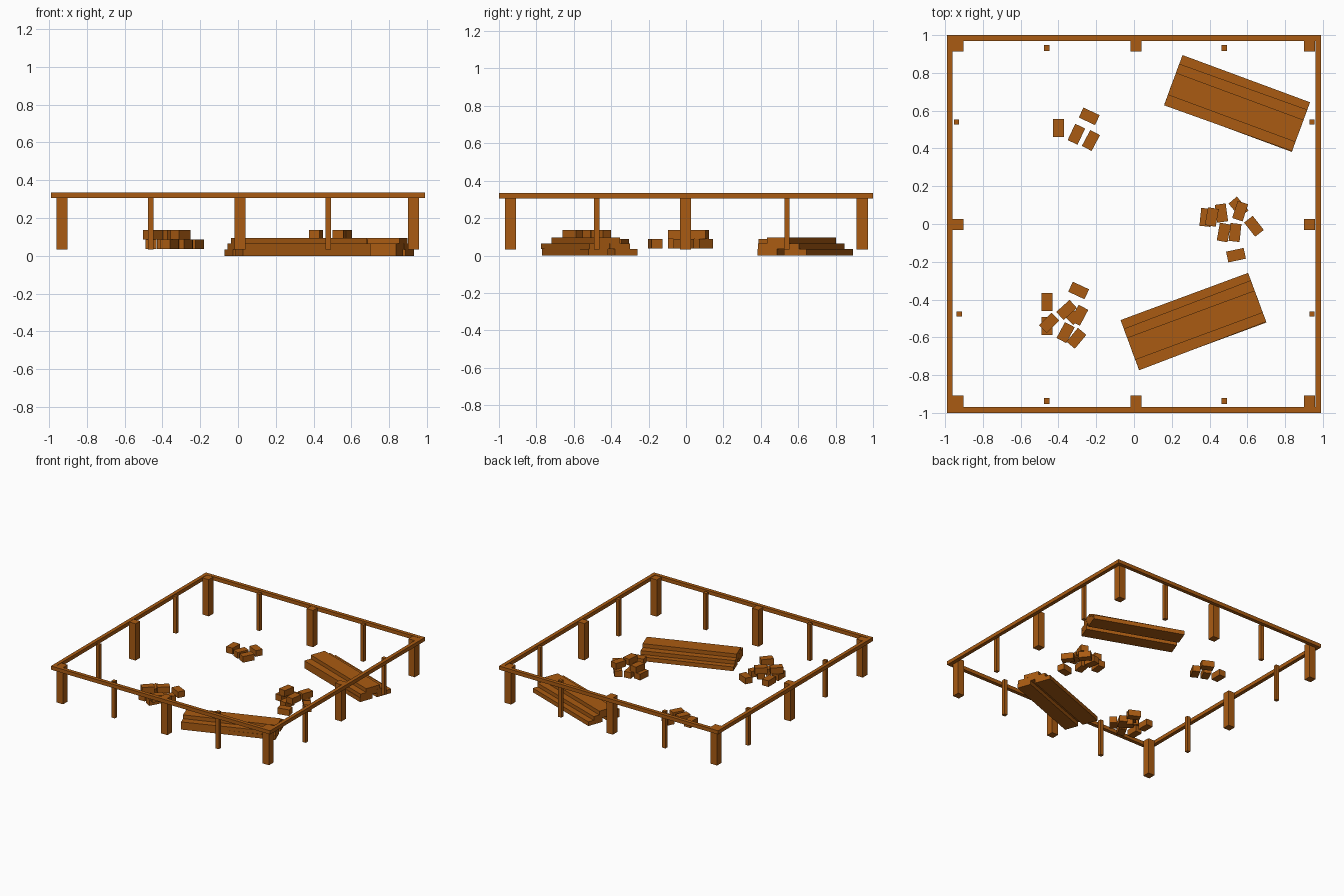
import bpy
from math import radians, cos, sin

wood = bpy.data.materials.new("wood")
wood.diffuse_color = (0.40, 0.105, 0.006, 1)


def box(name, x, y, z0, z1, sx, sy, angle=0):
    """Box from z0 to z1, centred on x, y and turned about z (degrees)."""
    bpy.ops.mesh.primitive_cube_add(size=1, location=(x, y, (z0 + z1) / 2))
    ob = bpy.context.object
    ob.name = name
    ob.scale = (sx, sy, z1 - z0)
    ob.rotation_euler.z = radians(angle)
    ob.data.materials.append(wood)
    return ob


# Top rails
for s in (-1, 1):
    box("long_rail", 0.975 * s, 0, 0.305, 0.335, 0.03, 2.0)
    box("cross_rail", 0, 0.985 * s, 0.305, 0.335, 1.92, 0.03)

# Thick posts at the corners and mid sides
for x in (-0.932, 0.01, 0.929):
    for y in (-0.938, -0.003, 0.942):
        if (x, y) != (0.01, -0.003):
            box("thick_post", x, y, 0.033, 0.333, 0.058, 0.06)

# Thin posts between them
for x in (-0.462, 0.478):
    for y in (-0.937, 0.932):
        box("thin_post", x, y, 0.033, 0.333, 0.03, 0.03)
for x, y in ((-0.94, 0.54), (0.942, 0.54), (-0.925, -0.477), (0.942, -0.477)):
    box("thin_post", x, y, 0.033, 0.333, 0.028, 0.028)

# Plank stacks: (offset across, width, bottom, top, extra turn)
PLANKS = [(0.076, 0.128, 0, 0.034, 0), (-0.084, 0.112, 0, 0.034, 0),
          (0.036, 0.117, 0.034, 0.064, 0.6), (-0.081, 0.117, 0.034, 0.064, 0.6),
          (-0.022, 0.125, 0.064, 0.095, 0)]
for cx, cy, turn in ((0.315, -0.515, 20.3), (0.546, 0.638, -20.3)):
    a = radians(turn)
    for v, w, z0, z1, extra in PLANKS:
        box("plank", cx - v * sin(a), cy + v * cos(a), z0, z1, 0.72, w, turn + extra)

# Loose bricks: (x, y, angle, level)
BRICKS = [
    (-0.40, 0.508, 90, 0), (-0.237, 0.57, -25, 0),
    (-0.305, 0.475, 65, 0), (-0.228, 0.442, 62, 0),
    (0.38, 0.035, 84, 0), (0.412, 0.037, 80, 1), (0.463, 0.058, 98, 0),
    (0.475, -0.045, 80, 0), (0.535, -0.045, 84, 1), (0.553, 0.09, -50, 0),
    (0.562, 0.068, 72, 1), (0.635, -0.012, -52, 0), (0.54, -0.165, 12, 0),
    (-0.46, -0.413, 90, 0), (-0.293, -0.352, -25, 0), (-0.46, -0.54, 90, 0),
    (-0.45, -0.523, 45, 1), (-0.357, -0.455, 42, 1), (-0.362, -0.575, 62, 0),
    (-0.29, -0.483, 62, 0), (-0.335, -0.48, -45, 0), (-0.305, -0.605, 50, 1)]
for x, y, angle, level in BRICKS:
    z = 0.037 + 0.05 * level
    box("brick", x, y, z, z + 0.05, 0.095, 0.058, angle)
